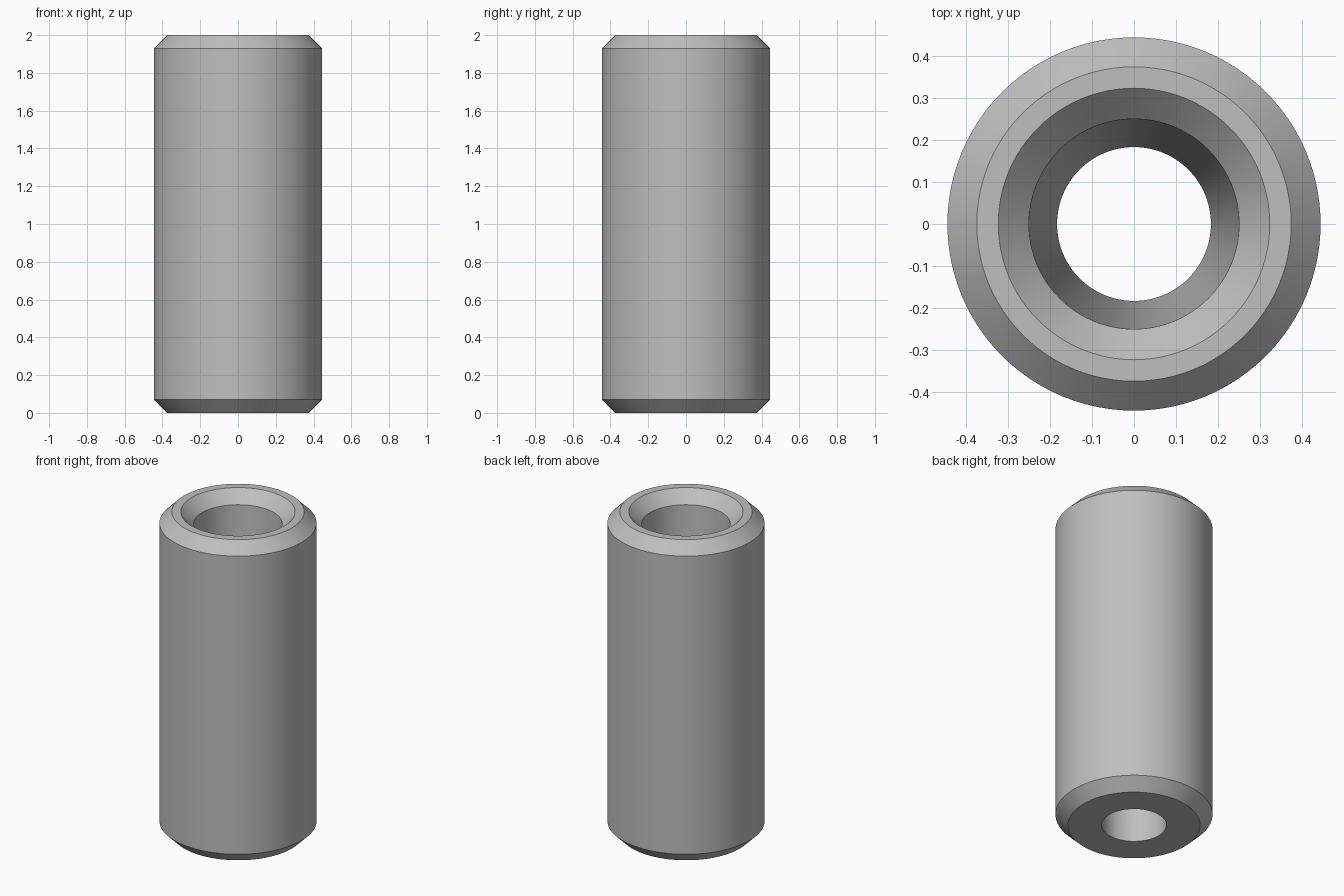
import bpy, bmesh, math

if "Cube" in bpy.data.objects:
    bpy.data.objects.remove(bpy.data.objects["Cube"])

SIDES = 96
# closed wall section as (radius, height): chamfered outside, countersunk tapered bore
SECTION = [(0.183, 0.0), (0.374, 0.0), (0.444, 0.07), (0.444, 1.93),
           (0.374, 2.0), (0.323, 2.0), (0.25, 1.927)]

grey = bpy.data.materials.new("steel_grey")
grey.diffuse_color = (0.52, 0.52, 0.52, 1.0)
grey.use_nodes = True
grey.node_tree.nodes["Principled BSDF"].inputs["Base Color"].default_value = grey.diffuse_color

# revolve the section around z
bm = bmesh.new()
rings = []
for i in range(SIDES):
    a = 2 * math.pi * i / SIDES
    rings.append([bm.verts.new((r * math.cos(a), r * math.sin(a), z)) for r, z in SECTION])
n = len(SECTION)
for i in range(SIDES):
    p, q = rings[i], rings[(i + 1) % SIDES]
    for j in range(n):
        k = (j + 1) % n
        bm.faces.new((p[j], q[j], q[k], p[k]))
bmesh.ops.recalc_face_normals(bm, faces=bm.faces)

mesh = bpy.data.meshes.new("tapered_sleeve")
bm.to_mesh(mesh)
bm.free()
mesh.materials.append(grey)
sleeve = bpy.data.objects.new("tapered_sleeve", mesh)
bpy.context.collection.objects.link(sleeve)

# smooth round walls, crisp chamfer edges
bpy.context.view_layer.objects.active = sleeve
sleeve.select_set(True)
bpy.ops.object.shade_smooth_by_angle(angle=math.radians(30))
